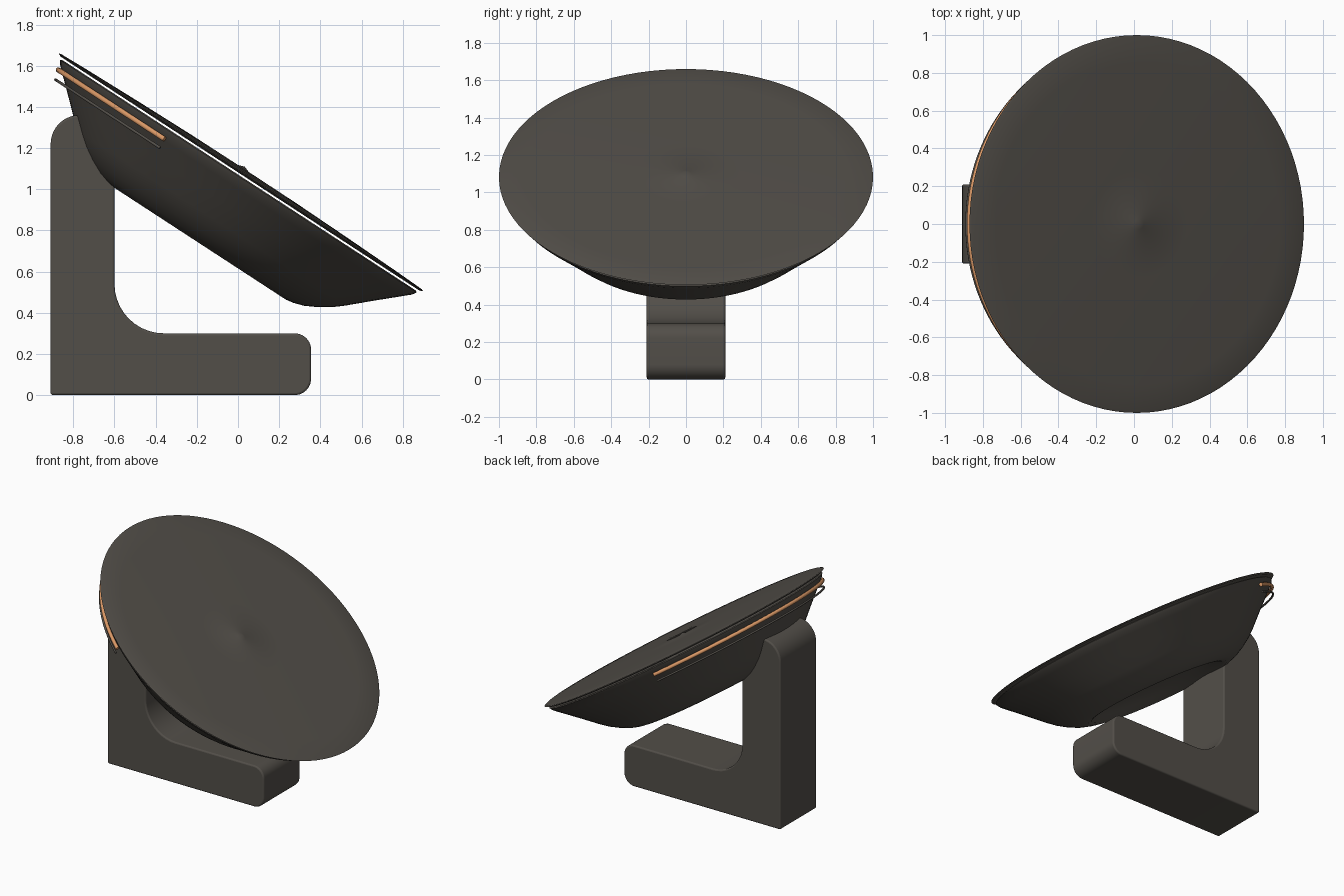
import bpy, bmesh, math
from mathutils import Matrix, Vector

cube = bpy.data.objects.get("Cube")
if cube:
    bpy.data.objects.remove(cube, do_unlink=True)


def material(name, rgb):
    mat = bpy.data.materials.new(name)
    mat.use_nodes = True
    colour = (*rgb, 1)
    mat.diffuse_color = colour
    mat.node_tree.nodes["Principled BSDF"].inputs["Base Color"].default_value = colour
    return mat


graphite = material("warm graphite", (0.085, 0.077, 0.066))
copper = material("copper", (0.69, 0.31, 0.13))

# Tilted frame shared by the whole head: local x runs down the slope, z is its normal
TILT = Matrix.Translation((0.015, 0, 1.083)) @ Matrix.Rotation(math.radians(33.1), 4, 'Y')
SQUASH = 1 / 1.057


def finish(name, bm, mat, angle=35):
    bmesh.ops.recalc_face_normals(bm, faces=bm.faces)
    mesh = bpy.data.meshes.new(name)
    bm.to_mesh(mesh)
    bm.free()
    obj = bpy.data.objects.new(name, mesh)
    bpy.context.collection.objects.link(obj)
    mesh.materials.append(mat)
    bpy.ops.object.select_all(action='DESELECT')
    obj.select_set(True)
    bpy.context.view_layer.objects.active = obj
    bpy.ops.object.shade_smooth_by_angle(angle=math.radians(angle))
    return obj


def turned(name, profile, mat):
    """Spin a (radius, height) profile into a slightly oval tilted body."""
    bm = bmesh.new()
    verts = [bm.verts.new((r, 0, z)) for r, z in profile]
    edges = [bm.edges.new(pair) for pair in zip(verts, verts[1:])]
    bmesh.ops.spin(bm, geom=verts + edges, cent=(0, 0, 0), axis=(0, 0, 1),
                   angle=math.tau, steps=96)
    bmesh.ops.remove_doubles(bm, verts=bm.verts, dist=0.0001)
    bmesh.ops.transform(bm, matrix=TILT @ Matrix.Diagonal((1, SQUASH, 1, 1)), verts=bm.verts)
    return finish(name, bm, mat)


# Thin domed lid with a tiny centre point
turned("lid", [(0, 0.032), (0.03, 0.021), (0.3, 0.02), (0.6, 0.015), (0.9, 0.008),
               (1.045, 0.003), (1.057, -0.001), (1.04, -0.009), (0, -0.009)], graphite)

# Bowl body with a rounded foot ring and recessed underside
turned("bowl", [(0, -0.022), (1.025, -0.018), (1.034, -0.024), (1.02, -0.045),
                (0.985, -0.077), (0.88, -0.172), (0.78, -0.265), (0.73, -0.307),
                (0.67, -0.346), (0.61, -0.377), (0.56, -0.393), (0.52, -0.4),
                (0.49, -0.395), (0.45, -0.365), (0.35, -0.33), (0, -0.315)], graphite)


# Trim wires that follow the raised side of the bowl
def trim_wire(name, radius, height, thickness, mat):
    bm = bmesh.new()
    steps, sides, sweep = 48, 10, math.radians(66.8)
    rings = []
    for i in range(steps + 1):
        a = math.pi + sweep * (2 * i / steps - 1)
        out = Vector((math.cos(a), math.sin(a) * SQUASH, 0))
        ring = []
        for j in range(sides):
            b = math.tau * j / sides
            p = out * (radius + thickness * math.cos(b))
            p.z = height + thickness * math.sin(b)
            ring.append(bm.verts.new(TILT @ p))
        rings.append(ring)
    for low, high in zip(rings, rings[1:]):
        for j in range(sides):
            k = (j + 1) % sides
            bm.faces.new((low[j], low[k], high[k], high[j]))
    bm.faces.new(rings[0])
    bm.faces.new(rings[-1])
    return finish(name, bm, mat, 50)


trim_wire("copper_trim", 1.014, -0.069, 0.013, copper)
trim_wire("lower_trim", 1.0, -0.116, 0.007, graphite)


# L-shaped stand: rounded outline extruded across y
def rounded_outline(corners, segments=10):
    points = []
    count = len(corners)
    for i, (x, z, r) in enumerate(corners):
        p = Vector((x, z))
        before = (Vector(corners[i - 1][:2]) - p).normalized()
        after = (Vector(corners[(i + 1) % count][:2]) - p).normalized()
        centre = p + (before + after) * r
        for s in range(segments + 1):
            t = s / segments * math.pi / 2
            points.append(centre - after * r * math.cos(t) - before * r * math.sin(t))
    return points


HALF_WIDTH = 0.21
outline = rounded_outline([(-0.91, 0, 0.012), (0.355, 0, 0.08), (0.355, 0.3, 0.08),
                           (-0.6, 0.3, 0.24), (-0.6, 1.36, 0.05), (-0.91, 1.36, 0.14)])
bm = bmesh.new()
face = bm.faces.new([bm.verts.new((p.x, -HALF_WIDTH, p.y)) for p in outline])
extruded = bmesh.ops.extrude_face_region(bm, geom=[face])
moved = [v for v in extruded["geom"] if isinstance(v, bmesh.types.BMVert)]
bmesh.ops.translate(bm, vec=(0, 2 * HALF_WIDTH, 0), verts=moved)
stand = finish("stand", bm, graphite)
bevel = stand.modifiers.new("soft edges", 'BEVEL')
bevel.width = 0.01
bevel.segments = 3
bevel.limit_method = 'ANGLE'
bevel.angle_limit = math.radians(50)
